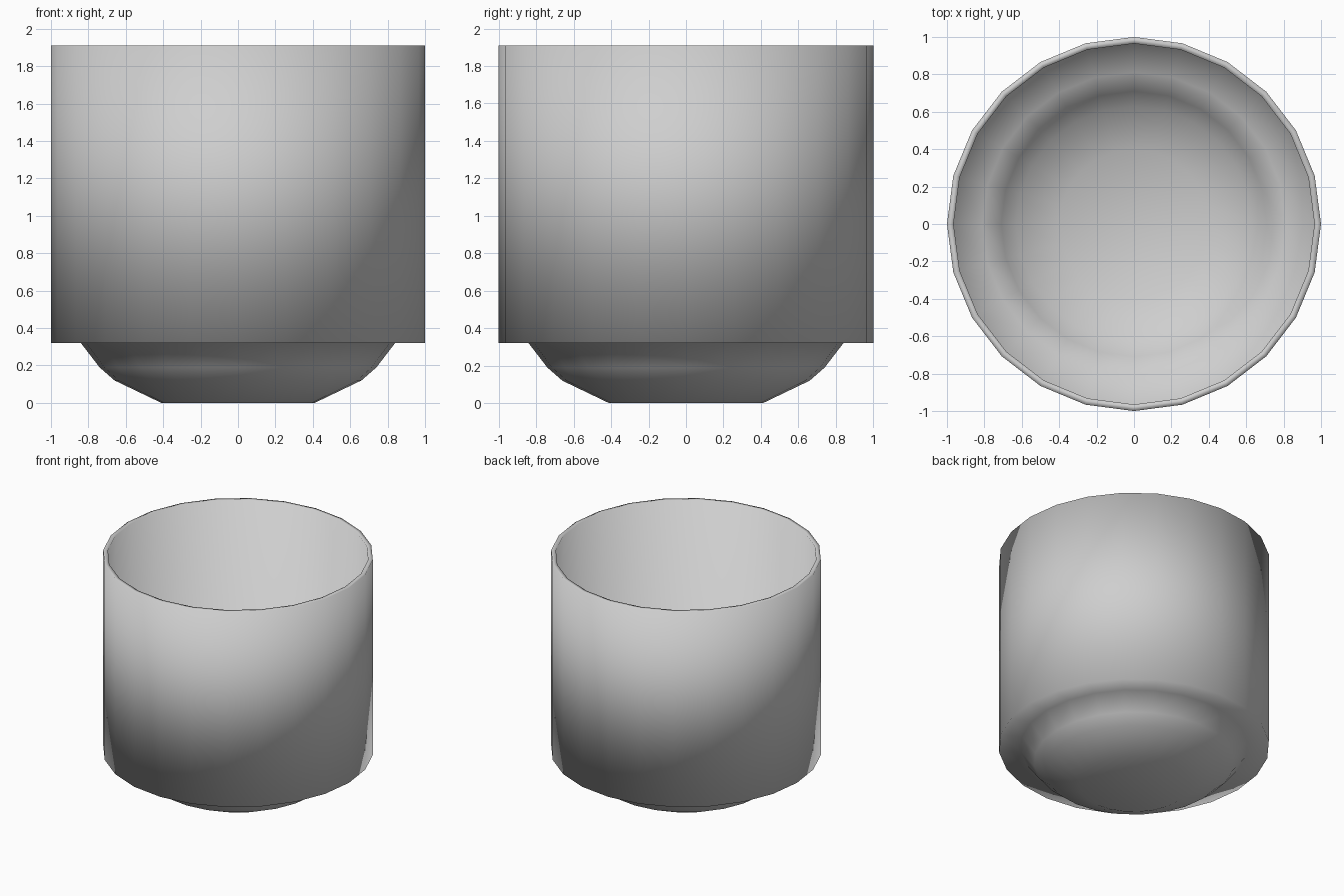
import bpy, bmesh, math

if "Cube" in bpy.data.objects:
    bpy.data.objects.remove(bpy.data.objects["Cube"])

SIDES = 24

# Closed cup section: underside, outer wall, rim, inner wall, inner floor (radius, z)
PROFILE = [
    (0.0, 0.0), (0.41, 0.0), (0.66, 0.12), (0.74, 0.19), (0.84, 0.32),
    (1.0, 0.32), (1.0, 1.91), (0.965, 1.91), (0.965, 0.36),
    (0.81, 0.35), (0.71, 0.22), (0.63, 0.15), (0.40, 0.03), (0.0, 0.03),
]


def lathe(name, profile, sides, material):
    """Revolve a radius/height profile around z, ending in poles."""
    bm = bmesh.new()
    rings = []
    for r, z in profile:
        if r == 0:
            rings.append([bm.verts.new((0, 0, z))] * sides)
        else:
            rings.append([bm.verts.new((r * math.cos(2 * math.pi * i / sides),
                                        r * math.sin(2 * math.pi * i / sides), z))
                          for i in range(sides)])
    for a, b in zip(rings, rings[1:]):
        for i in range(sides):
            j = (i + 1) % sides
            corners = list(dict.fromkeys((a[i], a[j], b[j], b[i])))
            bm.faces.new(corners).smooth = True
    bmesh.ops.recalc_face_normals(bm, faces=bm.faces)
    mesh = bpy.data.meshes.new(name)
    bm.to_mesh(mesh)
    bm.free()
    mesh.materials.append(material)
    obj = bpy.data.objects.new(name, mesh)
    bpy.context.collection.objects.link(obj)
    return obj


# Plain grey cup, smooth all over
grey = bpy.data.materials.new("light_grey")
grey.diffuse_color = (0.62, 0.62, 0.62, 1)
grey.use_nodes = True
grey.node_tree.nodes["Principled BSDF"].inputs["Base Color"].default_value = grey.diffuse_color
lathe("cup", PROFILE, SIDES, grey)
